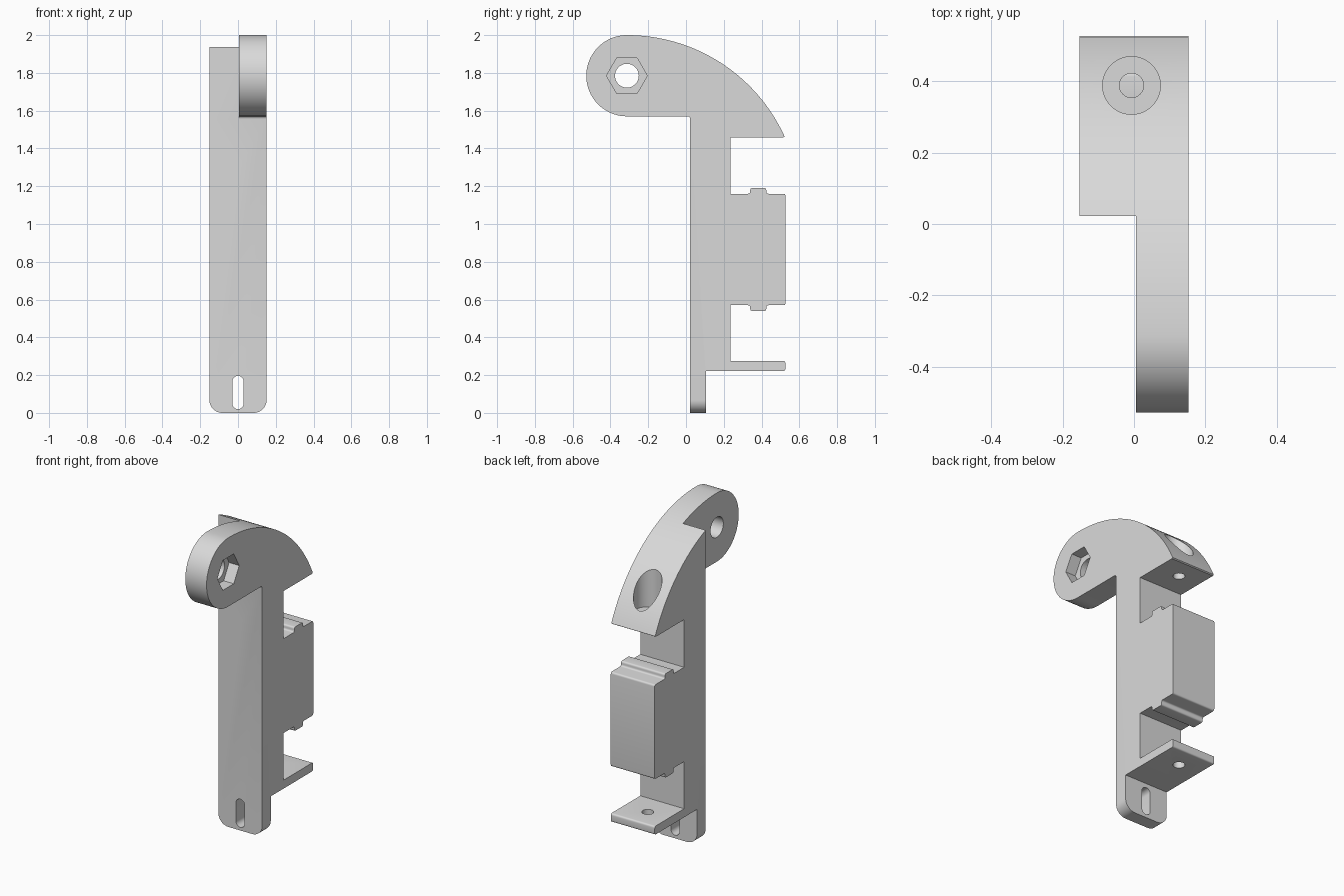
import bpy
import bmesh
from math import sin, cos, pi, atan2
from mathutils import Vector

cube = bpy.data.objects.get("Cube")
if cube:
    bpy.data.objects.remove(cube)

grey = bpy.data.materials.new("light grey plastic")
grey.use_nodes = True
colour = (0.7, 0.7, 0.7, 1)
grey.diffuse_color = colour
grey.node_tree.nodes["Principled BSDF"].inputs["Base Color"].default_value = colour

HALF = 0.152      # half width of the bracket
FRONT = 0.0225    # front face of the column
PIVOT = Vector((-0.313, 1.785))
HEAD_R = 0.215
SCREW = (-0.007, 0.388)


def arc(centre, r, start, end, n):
    return [Vector((centre[0] + r * cos(start + (end - start) * i / n),
                    centre[1] + r * sin(start + (end - start) * i / n)))
            for i in range(n + 1)]


def circle(centre, r, n=48):
    return arc(centre, r, 0, 2 * pi, n)[:-1]


def rounded(corners, steps=4):
    """Round each (u, v, radius) corner; the two end points stay sharp."""
    pts = []
    for i, (u, v, r) in enumerate(corners):
        p = Vector((u, v))
        if r == 0 or i in (0, len(corners) - 1):
            pts.append(p)
            continue
        a = p + (Vector(corners[i - 1][:2]) - p).normalized() * r
        b = p + (Vector(corners[i + 1][:2]) - p).normalized() * r
        for k in range(steps + 1):
            t = k / steps
            pts.append(a * (1 - t) ** 2 + p * 2 * t * (1 - t) + b * t * t)
    return pts


def prism(name, pts, axis, lo, hi):
    """Extrude a 2D outline along an axis."""
    place = {"x": lambda p, t: (t, p[0], p[1]),
             "y": lambda p, t: (p[0], t, p[1]),
             "z": lambda p, t: (p[0], p[1], t)}[axis]
    bm = bmesh.new()
    low = [bm.verts.new(place(p, lo)) for p in pts]
    high = [bm.verts.new(place(p, hi)) for p in pts]
    bm.faces.new(low)
    bm.faces.new(high)
    for i in range(len(pts)):
        j = (i + 1) % len(pts)
        bm.faces.new((low[i], low[j], high[j], high[i]))
    bmesh.ops.recalc_face_normals(bm, faces=bm.faces)
    mesh = bpy.data.meshes.new(name)
    bm.to_mesh(mesh)
    bm.free()
    mesh.materials.append(grey)
    obj = bpy.data.objects.new(name, mesh)
    bpy.context.collection.objects.link(obj)
    return obj


# Side profile: foot, shelf, column, clip block with ridges, curved head
S = 0.012
profile = rounded([
    (FRONT, 0, 0), (0.107, 0, 0), (0.107, 0.222, 0),
    (0.526, 0.222, S), (0.526, 0.275, S), (0.235, 0.275, 0),
    (0.235, 0.57, 0), (0.34, 0.57, S), (0.34, 0.54, S),
    (0.425, 0.54, S), (0.425, 0.57, S), (0.527, 0.57, S),
    (0.527, 1.16, S), (0.425, 1.16, S), (0.425, 1.19, S),
    (0.34, 1.19, S), (0.34, 1.16, S), (0.235, 1.16, 0),
    (0.235, 1.458, 0), (0.515, 1.458, 0)])
tip = Vector((0.522, 1.463))
run, drop = tip.x - PIVOT.x, 2.0 - tip.y
big_r = (run ** 2 + drop ** 2) / (2 * drop)
crown = Vector((PIVOT.x, 2.0 - big_r))
profile += arc(crown, big_r, atan2(tip.y - crown.y, run), pi / 2, 40)
profile += arc(PIVOT, HEAD_R, pi / 2, 1.5 * pi, 40)[1:]
under = PIVOT.y - HEAD_R
profile += rounded([(PIVOT.x, under, 0), (FRONT, under, 0.015), (FRONT, 1, 0)])[1:-1]
bracket = prism("bracket", profile, "x", -HALF, HALF)

# Rounded lower corners of the foot
bm = bmesh.new()
bm.from_mesh(bracket.data)
corners = [e for e in bm.edges
           if all(abs(v.co.z) < 1e-5 for v in e.verts)
           and abs(e.verts[0].co.x - e.verts[1].co.x) < 1e-5]
bmesh.ops.bevel(bm, geom=corners, offset=0.07, segments=10,
                profile=0.5, affect="EDGES")
bm.to_mesh(bracket.data)
bm.free()

# Cutters: half-width head, pivot hole, nut pocket, screw holes, foot slot
step = [(-1, 1.3), (FRONT, 1.3), (FRONT, 2.2), (-1, 2.2)]
slot = arc((0, 0.166), 0.03, 0, pi, 12) + arc((0, 0.05), 0.03, pi, 2 * pi, 12)
cutters = [
    prism("head_step_cutter", step, "x", -0.4, 0.005),
    prism("pivot_hole_cutter", circle(PIVOT, 0.063), "x", -0.3, 0.3),
    prism("nut_pocket_cutter", circle(PIVOT, 0.108, 6), "x", HALF - 0.07, 0.3),
    prism("screw_recess_cutter", circle(SCREW, 0.081), "z", 1.52, 2.2),
    prism("head_screw_cutter", circle(SCREW, 0.034, 32), "z", 1.35, 1.6),
    prism("shelf_screw_cutter", circle(SCREW, 0.034, 32), "z", 0.15, 0.35),
    prism("foot_slot_cutter", slot, "y", -0.1, 0.2),
]
bpy.context.view_layer.objects.active = bracket
for cutter in cutters:
    cutter.hide_render = True
    mod = bracket.modifiers.new(cutter.name, "BOOLEAN")
    mod.operation = "DIFFERENCE"
    mod.solver = "EXACT"
    mod.object = cutter
    bpy.ops.object.modifier_apply(modifier=mod.name)
    bpy.data.objects.remove(cutter)

# Smooth curves with crisp edges
bpy.ops.object.select_all(action="DESELECT")
bracket.select_set(True)
bpy.ops.object.shade_smooth_by_angle(angle=pi / 6)
